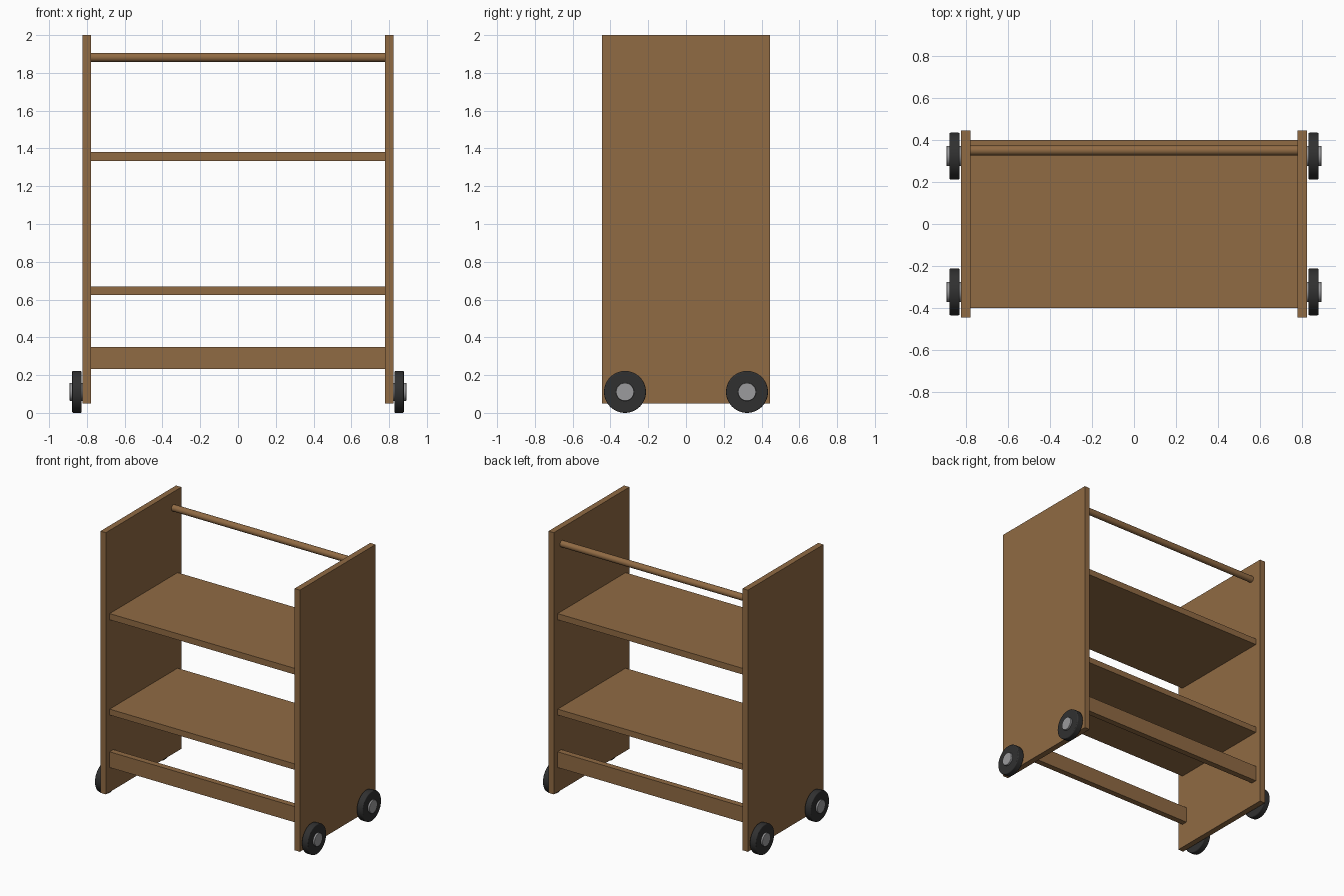
import bpy
import math

if "Cube" in bpy.data.objects:
    bpy.data.objects.remove(bpy.data.objects["Cube"], do_unlink=True)


def material(name, r, g, b):
    m = bpy.data.materials.new(name)
    m.use_nodes = True
    m.diffuse_color = (r, g, b, 1)
    m.node_tree.nodes["Principled BSDF"].inputs["Base Color"].default_value = (r, g, b, 1)
    return m


WOOD = material("brown wood", 0.28, 0.145, 0.057)
RUBBER = material("black rubber", 0.03, 0.03, 0.03)
METAL = material("grey metal", 0.33, 0.33, 0.34)


def board(name, x, y, z):
    """Box spanning the (low, high) ranges."""
    ranges = (x, y, z)
    bpy.ops.mesh.primitive_cube_add(size=1, location=[(a + b) / 2 for a, b in ranges])
    ob = bpy.context.object
    ob.name = name
    ob.scale = [b - a for a, b in ranges]
    bpy.ops.object.transform_apply(location=False, rotation=False, scale=True)
    ob.data.materials.append(WOOD)
    return ob


def rod(name, x, y, z, radius, mat, bevel=0, sides=48):
    """Cylinder along x spanning the (low, high) range."""
    bpy.ops.mesh.primitive_cylinder_add(
        vertices=sides, radius=radius, depth=x[1] - x[0],
        location=(sum(x) / 2, y, z), rotation=(0, math.pi / 2, 0))
    ob = bpy.context.object
    ob.name = name
    ob.data.materials.append(mat)
    if bevel:
        mod = ob.modifiers.new("rounded edge", "BEVEL")
        mod.width = bevel
        mod.segments = 3
    bpy.ops.object.shade_smooth_by_angle(angle=math.radians(35))
    return ob


INNER, OUTER = 0.778, 0.822
SPAN = (-INNER, INNER)

# Shelves, lower rails and top bar
board("upper_shelf", SPAN, (-0.4, 0.4), (1.334, 1.38))
board("lower_shelf", SPAN, (-0.4, 0.4), (0.624, 0.668))
board("front_rail", SPAN, (-0.4, -0.356), (0.233, 0.35))
board("back_rail", SPAN, (0.356, 0.4), (0.233, 0.35))
rod("top_bar", SPAN, 0.35, 1.882, 0.024, WOOD)

# Side panels, each with two wheels
for side, s in (("left", 1), ("right", -1)):
    def out(a, b):
        return tuple(sorted((s * a, s * b)))

    board(side + "_panel", out(INNER, OUTER), (-0.445, 0.445), (0.05, 2.0))
    for end, y in (("front", -0.323), ("back", 0.323)):
        tag = side + "_" + end
        rod(tag + "_tyre", out(0.829, 0.878), y, 0.111, 0.111, RUBBER, bevel=0.006)
        rod(tag + "_hub", out(0.822, 0.891), y, 0.111, 0.048, METAL, bevel=0.003)
